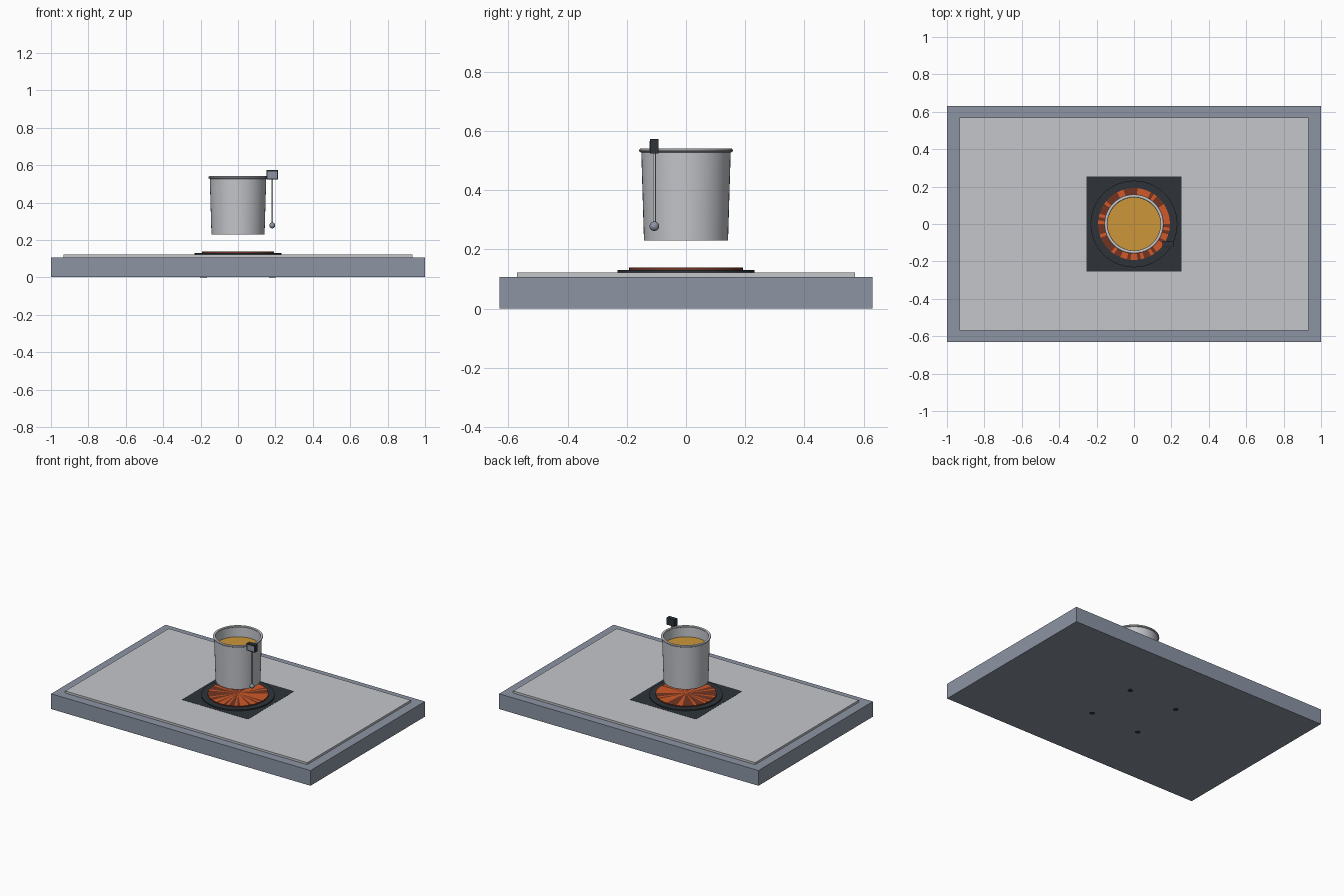
import bpy, bmesh, math, random
from mathutils import Matrix, Vector

if "Cube" in bpy.data.objects:
    bpy.data.objects.remove(bpy.data.objects["Cube"])

random.seed(4)


def srgb(r, g, b):
    return tuple(((c / 255 + 0.055) / 1.055) ** 2.4 for c in (r, g, b)) + (1,)


def material(name, *rgb):
    m = bpy.data.materials.new(name)
    m.diffuse_color = srgb(*rgb)
    m.use_nodes = True
    m.node_tree.nodes["Principled BSDF"].inputs["Base Color"].default_value = m.diffuse_color
    return m


STEEL = material("blue_grey_steel", 140, 149, 164)
LIGHT = material("light_grey_metal", 196, 198, 203)
BLACK = material("charcoal", 46, 52, 57)
BROWN = material("dark_ember", 114, 52, 34)
ORANGE = material("glowing_orange", 208, 88, 40)
LIQUID = material("amber_liquid", 204, 150, 58)


def finish(name, bm, *mats, smooth=False):
    bmesh.ops.recalc_face_normals(bm, faces=bm.faces)
    me = bpy.data.meshes.new(name)
    bm.to_mesh(me)
    bm.free()
    for m in mats:
        me.materials.append(m)
    ob = bpy.data.objects.new(name, me)
    bpy.context.collection.objects.link(ob)
    if smooth:
        bpy.ops.object.select_all(action='DESELECT')
        ob.select_set(True)
        bpy.context.view_layer.objects.active = ob
        bpy.ops.object.shade_smooth_by_angle(angle=math.radians(35))
    return ob


def box(name, lo, hi, mat):
    lo, hi = Vector(lo), Vector(hi)
    bm = bmesh.new()
    bmesh.ops.create_cube(bm, size=1, matrix=Matrix.Translation((lo + hi) / 2)
                          @ Matrix.Diagonal((*(hi - lo), 1)))
    return finish(name, bm, mat)


def lathe(name, profile, mat, x=0, y=0, steps=48):
    """Spin a list of (radius, height) points around a vertical axis."""
    bm = bmesh.new()
    vs = [bm.verts.new((r, 0, z)) for r, z in profile]
    es = [bm.edges.new(p) for p in zip(vs, vs[1:])]
    bmesh.ops.spin(bm, geom=vs + es, cent=(0, 0, 0), axis=(0, 0, 1),
                   angle=math.tau, steps=steps)
    bmesh.ops.remove_doubles(bm, verts=bm.verts, dist=1e-5)
    bmesh.ops.translate(bm, verts=bm.verts, vec=(x, y, 0))
    return finish(name, bm, mat, smooth=True)


def disc(name, r, z0, z1, mat, **kw):
    return lathe(name, [(0, z0), (r, z0), (r, z1), (0, z1)], mat, **kw)


# Counter slab with raised worktop sheet
box("counter_base", (-1, -0.63, 0.0008), (1, 0.63, 0.107), STEEL)
box("worktop_sheet", (-0.933, -0.57, 0.107), (0.933, 0.57, 0.1215), LIGHT)

# Sunken burner housing, with four feet flush with the underside
box("burner_housing", (-0.255, -0.255, 0.02), (0.255, 0.255, 0.1225), BLACK)
for sx in (-1, 1):
    for sy in (-1, 1):
        disc("housing_foot", 0.018, 0, 0.02, BLACK, x=sx * 0.185, y=sy * 0.185, steps=12)

# Round burner plate and its glowing element
disc("burner_plate", 0.232, 0.1225, 0.131, BLACK)
element = disc("heating_element", 0.192, 0.131, 0.138, BROWN, steps=64)
element.data.materials.append(ORANGE)
for f in element.data.polygons:
    if f.normal.z > 0.9 and random.random() < 0.42:
        f.material_index = 1

# Tapered open pot with rolled rim
lathe("pot", [(0, 0.23), (0.142, 0.23), (0.151, 0.53), (0.144, 0.53),
              (0.136, 0.24), (0, 0.24)], LIGHT)
lathe("pot_rim", [(0.150 + 0.0085 * math.cos(a), 0.534 + 0.0075 * math.sin(a))
                  for a in (math.tau * i / 10 for i in range(11))], LIGHT)
disc("pot_liquid", 0.1415, 0.455, 0.465, LIQUID)

# Thermometer: display box, screen, rod and bulb
TX, TY = 0.183, -0.107
box("thermometer_head", (TX - 0.031, TY - 0.014, 0.523), (TX + 0.031, TY + 0.014, 0.573), BLACK)
box("thermometer_screen", (TX - 0.025, TY - 0.016, 0.530), (TX + 0.025, TY - 0.013, 0.566), STEEL)
disc("thermometer_rod", 0.005, 0.277, 0.525, LIGHT, x=TX, y=TY, steps=12)
bm = bmesh.new()
bmesh.ops.create_uvsphere(bm, u_segments=20, v_segments=12, radius=0.016,
                          matrix=Matrix.Translation((TX, TY, 0.278)))
finish("thermometer_bulb", bm, STEEL, smooth=True)
